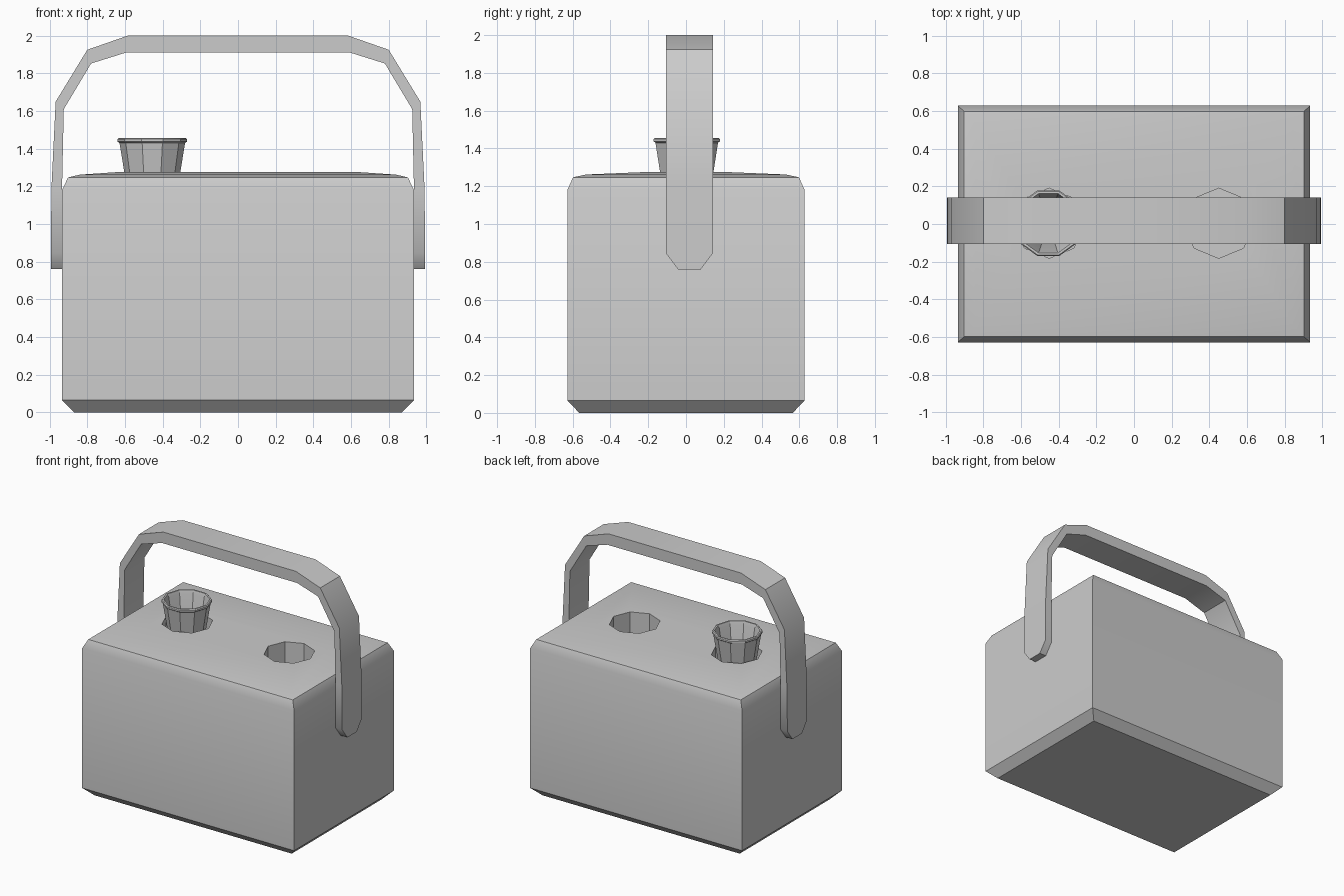
import bpy, bmesh, math

if "Cube" in bpy.data.objects:
    bpy.data.objects.remove(bpy.data.objects["Cube"])


def make_object(name, bm):
    bmesh.ops.recalc_face_normals(bm, faces=bm.faces[:])
    mesh = bpy.data.meshes.new(name)
    bm.to_mesh(mesh)
    bm.free()
    obj = bpy.data.objects.new(name, mesh)
    bpy.context.collection.objects.link(obj)
    return obj


def loft(name, rings, cap=True, closed=False):
    """Skin a list of equal-length point rings."""
    bm = bmesh.new()
    loops = [[bm.verts.new(p) for p in ring] for ring in rings]
    pairs = list(zip(loops, loops[1:]))
    if closed:
        pairs.append((loops[-1], loops[0]))
    for a, b in pairs:
        n = len(a)
        for i in range(n):
            j = (i + 1) % n
            bm.faces.new((a[i], a[j], b[j], b[i]))
    if cap:
        bm.faces.new(loops[0])
        bm.faces.new(loops[-1])
    return make_object(name, bm)


def rect(hx, hy, z):
    return [(-hx, -hy, z), (hx, -hy, z), (hx, hy, z), (-hx, hy, z)]


def circle(x, y, z, r, n):
    return [(x + r * math.cos(2 * math.pi * i / n),
             y + r * math.sin(2 * math.pi * i / n), z) for i in range(n)]


def activate(obj):
    bpy.ops.object.select_all(action='DESELECT')
    obj.select_set(True)
    bpy.context.view_layer.objects.active = obj


def smooth(obj, angle):
    activate(obj)
    bpy.ops.object.shade_smooth_by_angle(angle=math.radians(angle))


# Box body: chamfered base, softly domed top
body = loft("box_body", [
    rect(0.87, 0.565, 0), rect(0.935, 0.628, 0.065),
    rect(0.935, 0.628, 1.18), rect(0.902, 0.598, 1.247),
    rect(0.84, 0.53, 1.262), rect(0.65, 0.22, 1.275)])

# Two octagonal cup recesses in the lid
for x in (-0.45, 0.45):
    cutter = loft("recess_cutter",
                  [circle(x, 0.004, z, 0.186, 8) for z in (1.1, 1.4)])
    cutter.hide_render = True
    mod = body.modifiers.new("recess", 'BOOLEAN')
    mod.object = cutter
    mod.operation = 'DIFFERENCE'
    mod.solver = 'EXACT'
    activate(body)
    bpy.ops.object.modifier_apply(modifier=mod.name)
    bpy.data.objects.remove(cutter)
smooth(body, 30)

# Ten-sided tapered cup with a lip, standing in the left recess
cup_profile = [(0.12, 1.1), (0.174, 1.43), (0.184, 1.437), (0.184, 1.45),
               (0.178, 1.456), (0.166, 1.456), (0.158, 1.43), (0.11, 1.12)]
cup = loft("cup", [circle(-0.455, 0.004, z, r, 10) for r, z in cup_profile])
smooth(cup, 30)

# Carry handle: (outer x, outer z, inner x, inner z, half width)
half = [(0.994, 0.76, 0.932, 0.76, 0.06),
        (0.994, 0.845, 0.932, 0.845, 0.124),
        (0.99, 1.2, 0.934, 1.2, 0.124),
        (0.968, 1.65, 0.925, 1.61, 0.124),
        (0.80, 1.925, 0.78, 1.852, 0.124),
        (0.585, 2.0, 0.595, 1.91, 0.124)]
stations = half + [(-a, b, -c, d, w) for a, b, c, d, w in reversed(half)]
cy = 0.018
handle = loft("carry_handle", [
    [(ox, cy - w, oz), (ox, cy + w, oz), (ix, cy + w, iz), (ix, cy - w, iz)]
    for ox, oz, ix, iz, w in stations])
smooth(handle, 38)
